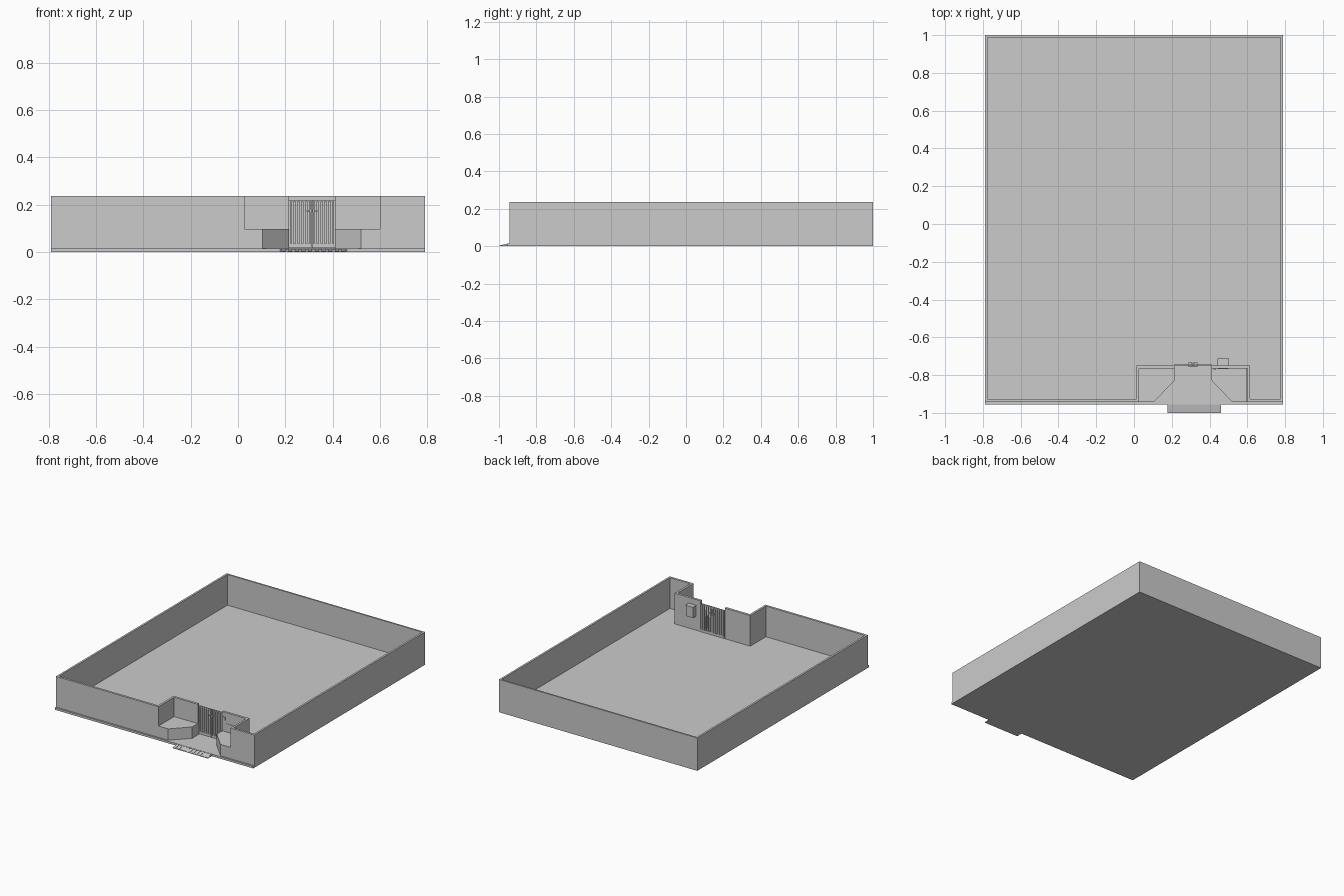
import bpy, bmesh, math

if "Cube" in bpy.data.objects:
    bpy.data.objects.remove(bpy.data.objects["Cube"])

GATE_X = 0.3125          # centre line of the gateway
FLOOR, TOP = 0.015, 0.236


def prism(name, pts, axis, start, end):
    """Extrude a closed 2D outline along an axis ('x': pts are y,z / 'y': x,z / 'z': x,y)."""
    place = {'x': lambda a, b, c: (c, a, b),
             'y': lambda a, b, c: (a, c, b),
             'z': lambda a, b, c: (a, b, c)}[axis]
    bm = bmesh.new()
    lo = [bm.verts.new(place(a, b, start)) for a, b in pts]
    hi = [bm.verts.new(place(a, b, end)) for a, b in pts]
    n = len(pts)
    bm.faces.new(lo)
    bm.faces.new(hi)
    for i in range(n):
        bm.faces.new((lo[i], lo[(i + 1) % n], hi[(i + 1) % n], hi[i]))
    bmesh.ops.recalc_face_normals(bm, faces=bm.faces)
    mesh = bpy.data.meshes.new(name)
    bm.to_mesh(mesh)
    bm.free()
    ob = bpy.data.objects.new(name, mesh)
    bpy.context.collection.objects.link(ob)
    return ob


def box(name, x0, x1, y0, y1, z0, z1):
    return prism(name, [(x0, y0), (x1, y0), (x1, y1), (x0, y1)], 'z', z0, z1)


def capsule(x, half, z0, z1, steps=6):
    """Upright bar outline with round ends."""
    pts = []
    for cz, a0 in ((z1 - half, 0), (z0 + half, math.pi)):
        for i in range(steps + 1):
            a = a0 + math.pi * i / steps
            pts.append((x + half * math.cos(a), cz + half * math.sin(a)))
    return pts


# Ground slab
box("ground_slab", -0.79, 0.79, -0.955, 1.0, 0, FLOOR)

# Perimeter wall, one outline that steps back around the gateway
gl, gr = 0.215, 0.41
wall = [(gl, -0.765), (0.027, -0.765), (0.027, -0.943), (-0.79, -0.943),
        (-0.79, 1.0), (0.79, 1.0), (0.79, -0.943), (0.60, -0.943),
        (0.60, -0.765), (gr, -0.765), (gr, -0.748), (0.615, -0.748),
        (0.615, -0.927), (0.776, -0.927), (0.776, 0.988), (-0.776, 0.988),
        (-0.776, -0.927), (0.012, -0.927), (0.012, -0.748), (gl, -0.748)]
prism("perimeter_wall", wall, 'z', FLOOR, TOP)

# Planters, gate leaves: built once per side about the gate centre line
for side, s in (("left", -1), ("right", 1)):
    def X(d):
        return GATE_X + s * d

    # Solid planter with a diagonal corner
    prism(side + "_planter",
          [(X(0.2865), -0.943), (X(0.208), -0.943), (X(0.0975), -0.828),
           (X(0.0975), -0.765), (X(0.2865), -0.765)], 'z', FLOOR, 0.097)

    # Gate frame
    y0, y1 = -0.750, -0.742
    for part, d0, d1, z0, z1 in (("outer_stile", 0.091, 0.0975, 0.018, 0.220),
                                 ("inner_stile", 0.001, 0.007, 0.018, 0.220),
                                 ("bottom_rail", 0.007, 0.091, 0.018, 0.036),
                                 ("top_rail", 0.007, 0.091, 0.213, 0.220)):
        a, b = sorted((X(d0), X(d1)))
        box(f"{side}_gate_{part}", a, b, y0, y1, z0, z1)

    # Gate bars
    for i in range(5):
        prism(f"{side}_gate_bar_{i}",
              capsule(X(0.0165 + i * 0.0163), 0.0052, 0.034, 0.215),
              'y', -0.749, -0.743)

    # Lever handles on both faces, with their upright grips
    for face, ya, yb in (("front", -0.758, -0.750), ("back", -0.742, -0.733)):
        a, b = sorted((X(0.003), X(0.023)))
        box(f"{side}_{face}_lever", a, b, ya, yb, 0.172, 0.177)
        a, b = sorted((X(0.003), X(0.008)))
        box(f"{side}_{face}_handle_plate", a, b, ya + 0.002, yb - 0.002, 0.160, 0.205)

# Letter box behind the wall, with its slot plate and call button in front
box("letter_box", 0.445, 0.50, -0.748, -0.715, 0.115, 0.19)
box("letter_box_lid", 0.442, 0.503, -0.748, -0.712, 0.19, 0.194)
box("letter_slot_plate", 0.445, 0.50, -0.768, -0.765, 0.145, 0.158)
box("call_panel", 0.42, 0.435, -0.770, -0.765, 0.18, 0.202)

# Kerb ramp: wedge with raised ribs
prism("kerb_ramp", [(-1.0, 0), (-0.955, 0), (-0.955, 0.011), (-0.995, 0.002), (-1.0, 0.001)],
      'x', 0.178, 0.46)
ribs = 10
step = (0.46 - 0.178) / ribs
for i in range(ribs):
    x = 0.178 + i * step
    prism(f"ramp_rib_{i}", [(-0.996, 0.001), (-0.955, 0.010), (-0.955, 0.0135), (-0.996, 0.004)],
          'x', x + 0.2 * step, x + 0.8 * step)
